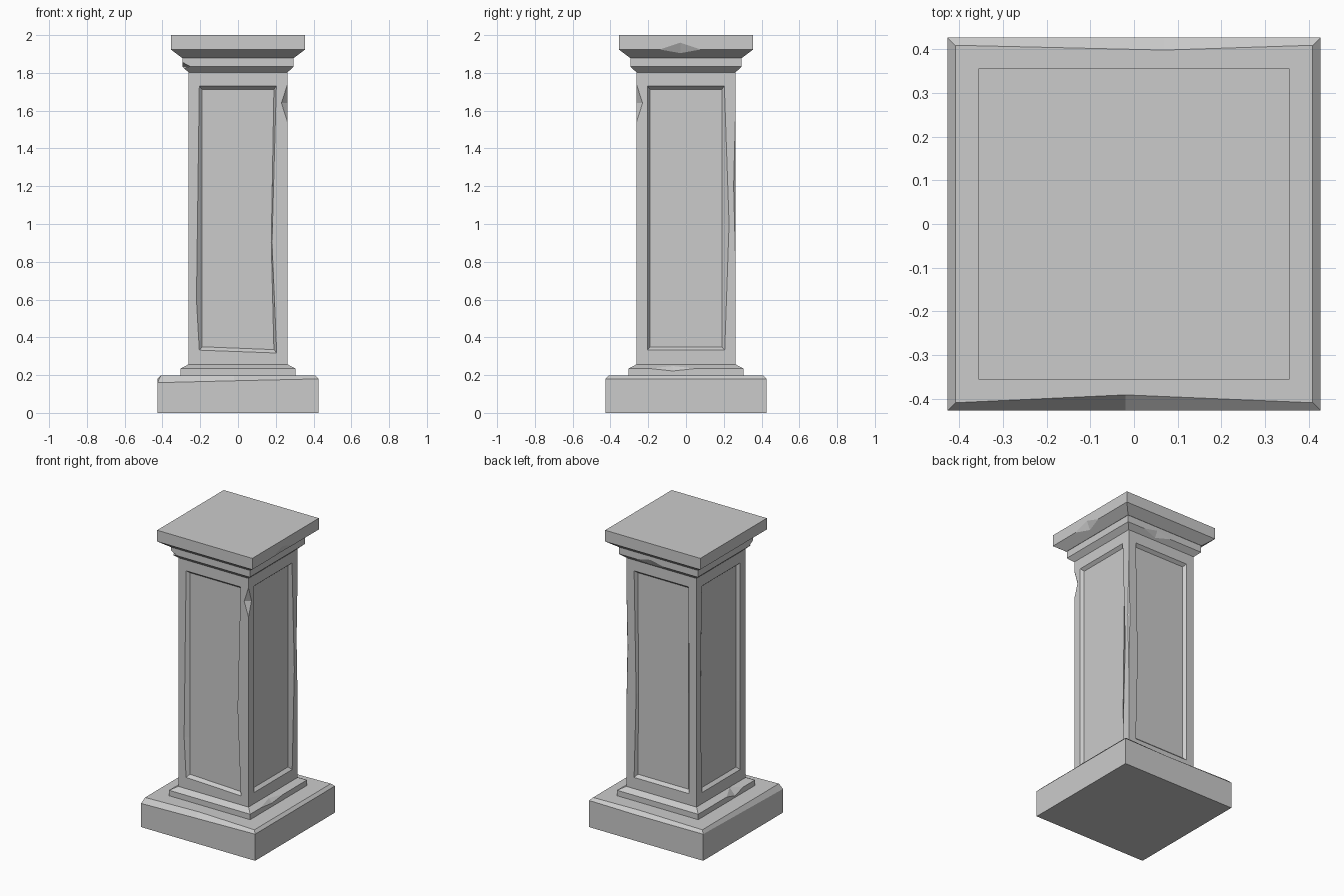
import bpy
import bmesh
from mathutils import Matrix, Vector

cube = bpy.data.objects.get("Cube")
if cube:
    bpy.data.objects.remove(cube, do_unlink=True)

# One stone colour
stone = bpy.data.materials.new("grey_stone")
stone.use_nodes = True
stone.diffuse_color = (0.6, 0.6, 0.6, 1)
shader = stone.node_tree.nodes["Principled BSDF"]
shader.inputs["Base Color"].default_value = stone.diffuse_color
shader.inputs["Roughness"].default_value = 0.9


def make_object(name, bm):
    bmesh.ops.recalc_face_normals(bm, faces=bm.faces[:])
    mesh = bpy.data.meshes.new(name)
    bm.to_mesh(mesh)
    bm.free()
    mesh.materials.append(stone)
    obj = bpy.data.objects.new(name, mesh)
    bpy.context.collection.objects.link(obj)
    return obj


def loft(name, rings):
    """Skin a stack of rings of points and close both ends."""
    bm = bmesh.new()
    rings = [[bm.verts.new(p) for p in ring] for ring in rings]
    for low, high in zip(rings, rings[1:]):
        for i in range(len(low)):
            j = (i + 1) % len(low)
            bm.faces.new((low[i], low[j], high[j], high[i]))
    bm.faces.new(rings[0][::-1])
    bm.faces.new(rings[-1])
    return make_object(name, bm)


def square_loft(name, profile):
    """Stack square rings given as (half width, height)."""
    return loft(name, [[(-w, -w, z), (w, -w, z), (w, w, z), (-w, w, z)] for w, z in profile])


def chip(obj, centre, size):
    """Knock a diamond shaped nick out of an edge."""
    bm = bmesh.new()
    tips = [bm.verts.new(Vector(centre) + Vector([s * size[a] if k == a else 0 for k in range(3)]))
            for a in range(3) for s in (-1, 1)]
    bmesh.ops.convex_hull(bm, input=tips)
    cutter = make_object("chip_cutter", bm)
    cutter.hide_render = True
    mod = obj.modifiers.new("chip", "BOOLEAN")
    mod.operation, mod.solver, mod.object = "DIFFERENCE", "EXACT", cutter
    bpy.context.view_layer.objects.active = obj
    bpy.ops.object.modifier_apply(modifier=mod.name)
    bpy.data.objects.remove(cutter, do_unlink=True)


def worn_base():
    """Foot slab with worn chamfers along the front and back."""
    def ring(w, zs, front, back):
        xy = ((-w, -w), (-0.02, -front), (w, -w), (w, w), (0.07, back), (-w, w))
        return [(x, y, z) for (x, y), z in zip(xy, zs)]
    return loft("base_slab", [
        ring(0.427, [0] * 6, 0.427, 0.427),
        ring(0.427, (0.16, 0.17, 0.18, 0.18, 0.176, 0.18), 0.427, 0.427),
        ring(0.409, [0.198] * 6, 0.391, 0.398)])


def panelled_shaft(half, bottom, top, depth):
    """Square shaft with a sunken, unevenly worn panel on each side."""
    bm = bmesh.new()
    # Worn middle of each opening: left u, left z, right u, right z
    wear = [(-0.22, 0.6, 0.18, 0.9), (-0.205, 1.0, 0.228, 1.0),
            (-0.19, 0.9, 0.205, 1.0), (-0.22, 1.0, 0.205, 0.8)]
    for side, (lu, lz, ru, rz) in enumerate(wear):
        turn = Matrix.Rotation(side * 1.5707963, 4, "Z")
        dip = 0.015 if side == 0 else 0

        def points(uz, sink):
            return [bm.verts.new(turn @ Vector((u, sink - half, z))) for u, z in uz]
        o = points([(-half, bottom), (half, bottom), (half, top), (-half, top)], 0)
        r = points([(-0.205, 0.332), (0.205, 0.332 - dip), (ru, rz),
                    (0.203, 1.73), (-0.205, 1.73), (lu, lz)], 0)
        inner = points([(-0.19, 0.35), (0.19, 0.35 - dip), (min(0.19, ru - 0.004), rz),
                        (0.19, 1.713), (-0.19, 1.713), (max(-0.19, lu + 0.004), lz)], depth)
        # Frame, sloping rim, sunken field
        bm.faces.new((o[0], o[1], r[1], r[0]))
        bm.faces.new((o[1], o[2], r[3], r[2], r[1]))
        bm.faces.new((o[2], o[3], r[4], r[3]))
        bm.faces.new((o[3], o[0], r[0], r[5], r[4]))
        for i in range(6):
            j = (i + 1) % 6
            bm.faces.new((r[i], r[j], inner[j], inner[i]))
        bm.faces.new(inner)
    bmesh.ops.remove_doubles(bm, verts=bm.verts[:], dist=0.0005)
    bmesh.ops.holes_fill(bm, edges=[e for e in bm.edges if e.is_boundary], sides=0)
    return make_object("panelled_shaft", bm)


# Foot
base = worn_base()
plinth = square_loft("plinth_step", [(0.304, 0.19), (0.304, 0.235), (0.264, 0.256)])
chip(plinth, (0.33, -0.07, 0.26), (0.062, 0.6, 0.066))
chip(plinth, (-0.33, -0.09, 0.26), (0.07, 0.28, 0.08))

# Shaft with knocked corners
shaft = panelled_shaft(0.262, 0.25, 1.81, 0.02)
chip(shaft, (0.262, -0.262, 1.64), (0.032, 0.032, 0.1))
chip(shaft, (0.264, 0.264, 1.2), (0.014, 0.014, 0.55))

# Head mouldings
neck = square_loft("neck_moulding", [(0.262, 1.803), (0.295, 1.833), (0.295, 1.88)])
chip(neck, (-0.295, -0.295, 1.835), (0.04, 0.04, 0.022))
chip(neck, (0.06, 0.33, 1.81), (0.53, 0.058, 0.115))

cap = square_loft("cap_slab", [(0.297, 1.88), (0.356, 1.924), (0.356, 2.0)])
chip(cap, (0.39, -0.03, 1.89), (0.067, 0.43, 0.142))
